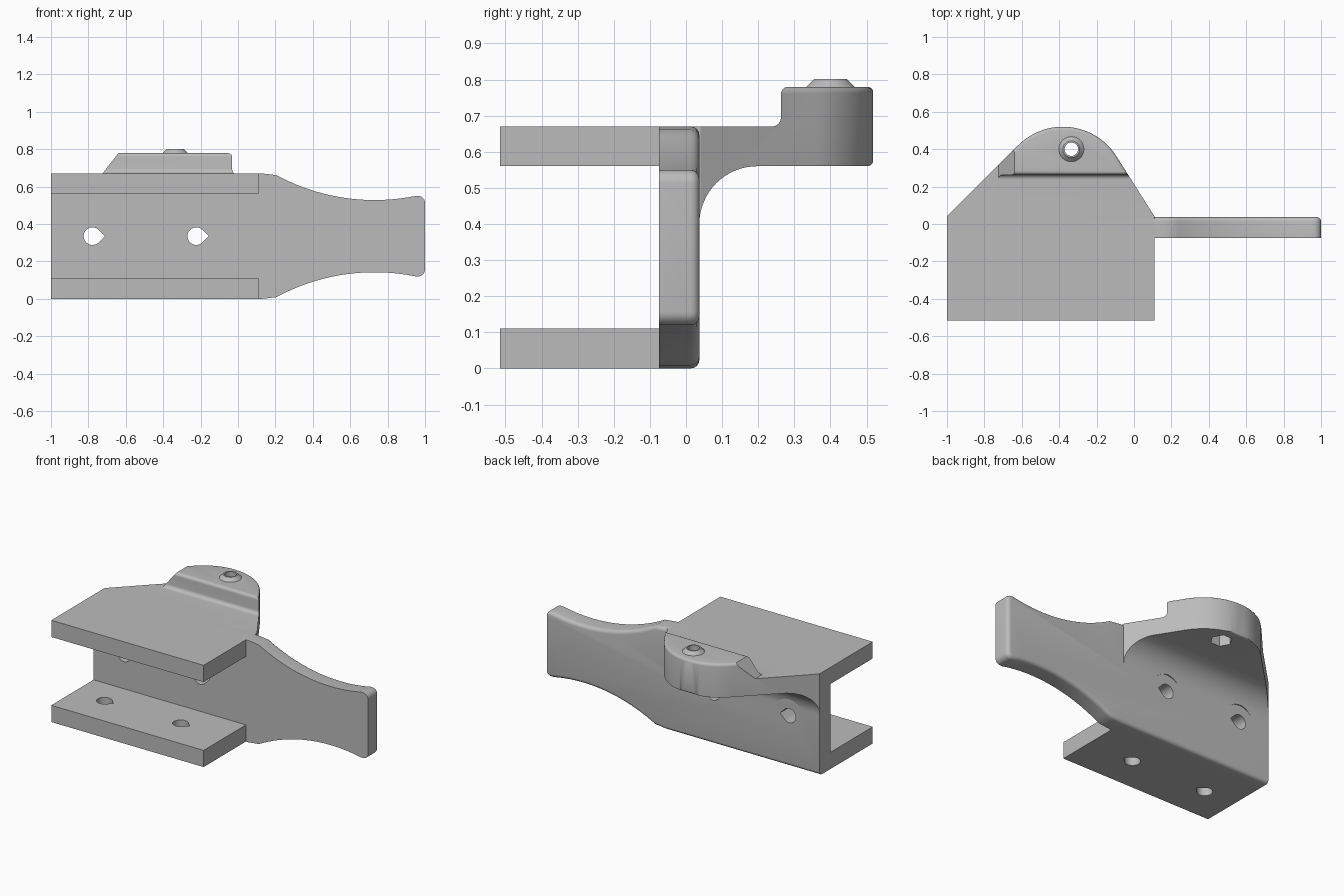
import bpy, bmesh, math
from mathutils import Vector

cube = bpy.data.objects.get("Cube")
if cube:
    bpy.data.objects.remove(cube, do_unlink=True)

grey = bpy.data.materials.new("plain grey")
grey.use_nodes = True
colour = (0.5, 0.5, 0.5, 1)
grey.diffuse_color = colour
grey.node_tree.nodes["Principled BSDF"].inputs["Base Color"].default_value = colour

PLACE = {"x": lambda a, b, c: (c, a, b),
         "y": lambda a, b, c: (a, c, b),
         "z": lambda a, b, c: (a, b, c)}


def prism(name, profile, axis, lo, hi, bevel=0, pick=None):
    """Extrude a 2D profile along an axis; bevel the edges that pick() accepts."""
    bm = bmesh.new()
    ends = [[bm.verts.new(PLACE[axis](a, b, c)) for a, b in profile] for c in (lo, hi)]
    n = len(profile)
    bm.faces.new(ends[0])
    bm.faces.new(ends[1][::-1])
    for i in range(n):
        j = (i + 1) % n
        bm.faces.new((ends[0][j], ends[0][i], ends[1][i], ends[1][j]))
    bmesh.ops.recalc_face_normals(bm, faces=bm.faces)
    if bevel:
        edges = [e for e in bm.edges if pick(e.verts[0].co, e.verts[1].co)]
        bmesh.ops.bevel(bm, geom=edges, offset=bevel, segments=4, profile=0.5,
                        affect="EDGES", clamp_overlap=True)
    mesh = bpy.data.meshes.new(name)
    bm.to_mesh(mesh)
    bm.free()
    mesh.materials.append(grey)
    obj = bpy.data.objects.new(name, mesh)
    bpy.context.collection.objects.link(obj)
    return obj


def combine(target, tool, operation):
    """Apply a boolean and discard the tool."""
    mod = target.modifiers.new("combine", "BOOLEAN")
    mod.operation, mod.solver, mod.object = operation, "EXACT", tool
    bpy.context.view_layer.objects.active = target
    bpy.ops.object.modifier_apply(modifier=mod.name)
    bpy.data.objects.remove(tool, do_unlink=True)


def arc(cx, cy, r, start, end, n):
    return [(cx + r * math.cos(math.radians(start + (end - start) * i / n)),
             cy + r * math.sin(math.radians(start + (end - start) * i / n)))
            for i in range(n + 1)]


def rect(a0, b0, a1, b1):
    return [(a0, b0), (a1, b0), (a1, b1), (a0, b1)]


def teardrop(cx, cy, r=0.047):
    return arc(cx, cy, r, 45, 315, 28) + [(cx + r * math.sqrt(2), cy)]


LEFT, SIDE, FRONT, BACK = -1.0, 0.11, -0.515, 0.037
HEIGHT, MID = 0.67, 0.335
HOLES = (-0.778, -0.223)

# Back wall with its flared grip, mirrored about mid height
upper = [(LEFT, HEIGHT), (0.13, HEIGHT), (0.165, 0.666)]
upper += arc(0.73, 1.628, 1.1, 241.5, 281.5, 20)
upper += arc(0.963, 0.513, 0.037, 80, 0, 6)
wall_profile = upper + [(x, 2 * MID - z) for x, z in reversed(upper)]
bracket = prism("clamp_bracket", wall_profile, "y", -0.075, BACK, 0.024,
                lambda p, q: min(p.y, q.y) > BACK - 0.001 and max(p.x, q.x) > LEFT + 0.001)

# Lower and upper flanges
combine(bracket, prism("lower_flange", rect(FRONT, 0, -0.03, 0.11), "x", LEFT, SIDE), "UNION")
combine(bracket, prism("upper_flange", rect(FRONT, 0.56, 0.0, HEIGHT), "x", LEFT, SIDE), "UNION")

# Rear shelf: plan outline crossed with the stepped, filleted side section
outline = [(LEFT, -0.03), (SIDE, -0.03), (SIDE, 0.04)]
outline += arc(-0.38, 0.182, 0.338, 32.3, 135, 32) + [(LEFT, 0.04)]
shelf = prism("rear_shelf", outline, "z", 0.38, 0.78, 0.018,
              lambda p, q: min(p.z, q.z) > 0.779 and max(p.y, q.y) > 0.05)
section = [(-0.03, 0.40), (BACK, 0.40)]
section += arc(0.197, 0.40, 0.16, 180, 90, 16)[1:]
section += arc(0.503, 0.575, 0.015, 270, 360, 5)
section += [(0.518, 0.80), (0.30, 0.80), (0.30, 0.78)]
section += arc(0.283, 0.76, 0.02, 90, 180, 6)
section += arc(0.238, 0.695, 0.025, 0, -90, 6)
section += [(-0.03, HEIGHT)]
combine(shelf, prism("side_section", section, "x", -1.1, 0.3), "INTERSECT")

# Sloped end of the raised boss
slope = [(-1.1, HEIGHT), (-0.725, HEIGHT), (-0.63, 0.79), (-1.1, 0.79)]
combine(shelf, prism("slope_cutter", slope, "y", 0.1, 0.6), "DIFFERENCE")

# Clearances above the wall holes
for x in HOLES:
    combine(shelf, prism("clearance", arc(x, MID, 0.11, 0, 348.75, 31), "y",
                         BACK, 0.3), "DIFFERENCE")
combine(bracket, shelf, "UNION")

# Teardrop holes through the wall and lower flange
for x in HOLES:
    combine(bracket, prism("wall_hole", teardrop(x, MID), "y", -0.2, 0.2), "DIFFERENCE")
    combine(bracket, prism("flange_hole", teardrop(x, -0.28), "z", -0.1, 0.2), "DIFFERENCE")

# Bolt seat: low cone on the boss, bore and hexagonal nut pocket
SEAT = (-0.335, 0.40)


def ring(r, n):
    return arc(*SEAT, r, 0, 360 - 360 / n, n - 1)


cone = prism("bolt_seat", ring(0.067, 32), "z", 0.76, 0.802)
for v in cone.data.vertices:
    if v.co.z > 0.79:
        for k in (0, 1):
            v.co[k] = SEAT[k] + (v.co[k] - SEAT[k]) * 0.67
    else:
        for k in (0, 1):
            v.co[k] = SEAT[k] + (v.co[k] - SEAT[k]) * 1.3
combine(bracket, cone, "UNION")
combine(bracket, prism("nut_pocket", ring(0.066, 6), "z", 0.5, 0.65), "DIFFERENCE")
combine(bracket, prism("bolt_bore", ring(0.036, 32), "z", 0.5, 0.9), "DIFFERENCE")

# Smooth the curved surfaces, keep the corners sharp
bpy.ops.object.select_all(action="DESELECT")
bracket.select_set(True)
bpy.context.view_layer.objects.active = bracket
bpy.ops.object.shade_smooth_by_angle(angle=math.radians(30))
